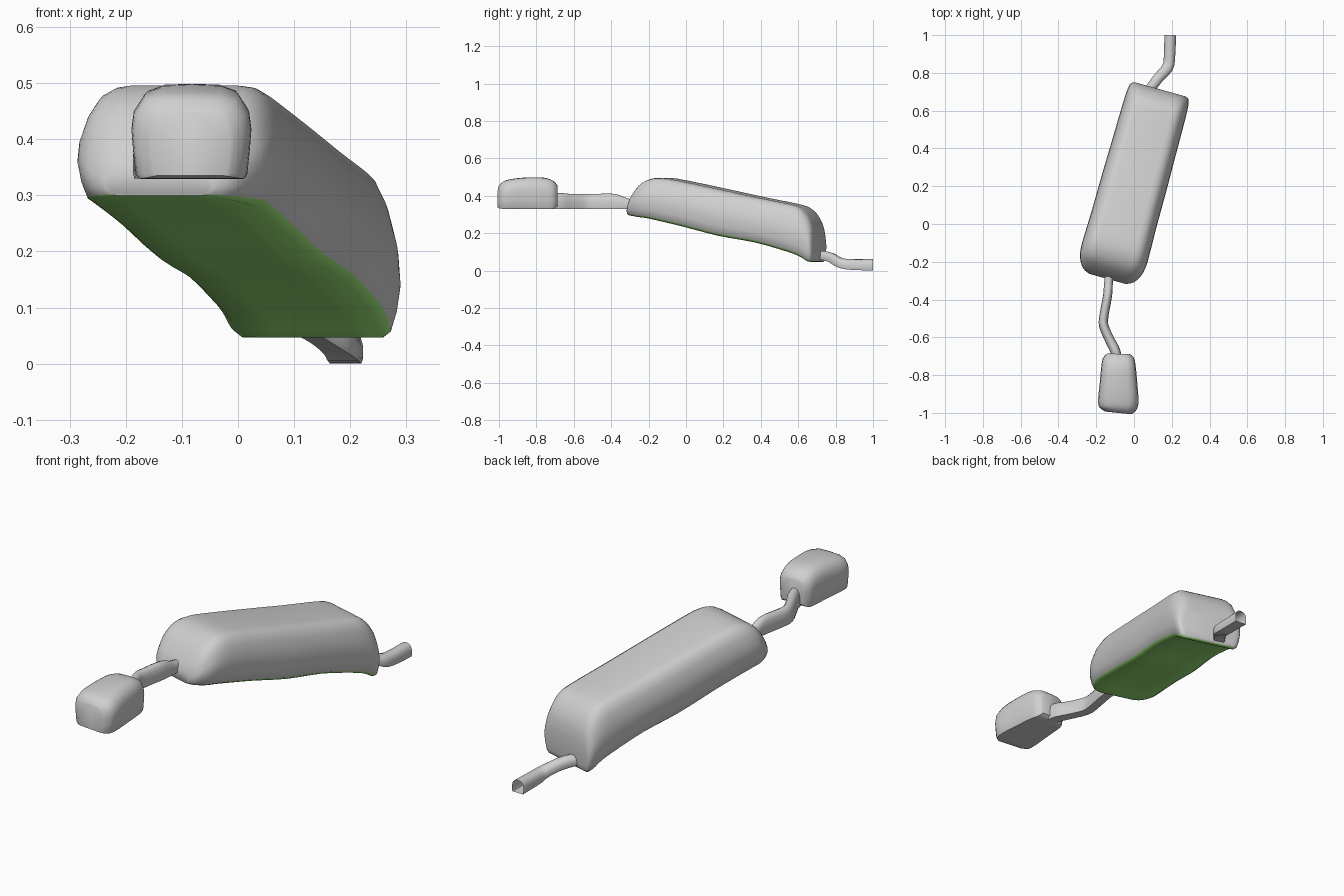
import bpy, bmesh, math
from mathutils import Vector

if "Cube" in bpy.data.objects:
    bpy.data.objects.remove(bpy.data.objects["Cube"])


def material(name, rgb):
    m = bpy.data.materials.new(name)
    m.diffuse_color = (*rgb, 1)
    m.use_nodes = True
    m.node_tree.nodes["Principled BSDF"].inputs["Base Color"].default_value = m.diffuse_color
    return m


GREY = material("light grey", (0.63, 0.63, 0.63))
GREEN = material("leaf green", (0.34, 0.80, 0.19))


def smooth_path(pts, n):
    """Catmull-Rom resampling of station tuples."""
    pts = [Vector(p) for p in pts]
    out = []
    for i in range(len(pts) - 1):
        p0, p1, p2 = pts[max(i - 1, 0)], pts[i], pts[i + 1]
        p3 = pts[min(i + 2, len(pts) - 1)]
        for k in range(n):
            t = k / n
            out.append(0.5 * (2 * p1 + (p2 - p0) * t + (2 * p0 - 5 * p1 + 4 * p2 - p3) * t * t
                              + (3 * p1 - p0 - 3 * p2 + p3) * t ** 3))
    return out + [pts[-1]]


def loft(name, stations, half, n=3, cap_start=True, cap_end=True, angle=40):
    """Stations are (x, y, half width, z bottom, z top); half is the right half section."""
    section = half + [(-u, v) for u, v in reversed(half) if u > 0]
    st = smooth_path(stations, n)
    bm = bmesh.new()
    rings = []
    for i, p in enumerate(st):
        t = st[min(i + 1, len(st) - 1)] - st[max(i - 1, 0)]
        d = Vector((t[0], t[1])).normalized()
        rings.append([bm.verts.new((p[0] + d.y * u * p[2], p[1] - d.x * u * p[2],
                                    p[3] + (p[4] - p[3]) * v)) for u, v in section])
    m = len(section)
    for a, b in zip(rings, rings[1:]):
        for j in range(m):
            bm.faces.new((a[j], a[(j + 1) % m], b[(j + 1) % m], b[j]))
    if cap_start:
        bm.faces.new(rings[0])
    if cap_end:
        bm.faces.new(rings[-1])
    bmesh.ops.recalc_face_normals(bm, faces=bm.faces)
    me = bpy.data.meshes.new(name)
    bm.to_mesh(me)
    bm.free()
    ob = bpy.data.objects.new(name, me)
    bpy.context.collection.objects.link(ob)
    me.materials.append(GREY)
    bpy.ops.object.select_all(action='DESELECT')
    ob.select_set(True)
    bpy.context.view_layer.objects.active = ob
    bpy.ops.object.shade_smooth_by_angle(angle=math.radians(angle))
    return ob


# main body: long slanted rounded box, (s along axis, half width, z bottom, z top)
AXIS = Vector((0.268, 0.963))
body_stations = [
    (-.525, .10, .300, .345), (-.505, .14, .295, .39), (-.455, .170, .287, .455),
    (-.40, .18, .280, .487), (-.33, .18, .265, .495), (-.2, .177, .235, .473),
    (0, .176, .185, .432), (.2, .173, .15, .39), (.37, .171, .103, .357),
    (.44, .169, .078, .335), (.485, .165, .051, .29), (.508, .157, .049, .24),
    (.517, .14, .075, .19)]
body_section = [(0, 0), (.4, 0), (.80, 0), (.89, .05), (.96, .22), (1, .42), (.98, .6),
                (.90, .8), (.80, .93), (.68, .985), (.55, 1), (0, 1)]
body = loft("body", [(AXIS.x * s, .215 + AXIS.y * s, w, a, b) for s, w, a, b in body_stations],
            body_section)

# green underside
body.data.materials.append(GREEN)
for f in body.data.polygons:
    if f.normal.z < -0.55:
        f.material_index = 1

# connecting pipes with an arched section and flat base
pipe_section = [(0, 0), (.9, 0), (1, .15), (1, .5), (.85, .77), (.5, .94), (0, 1)]
loft("front_pipe", [
    (-.13, -.25, .022, .33, .375), (-.135, -.31, .023, .33, .385), (-.14, -.38, .024, .33, .41),
    (-.158, -.48, .024, .33, .41), (-.16, -.54, .025, .33, .41), (-.125, -.62, .026, .33, .41),
    (-.10, -.67, .027, .33, .415), (-.088, -.73, .027, .33, .415)], pipe_section, angle=60)
loft("tail_pipe", [
    (.07, .69, .026, .06, .105), (.10, .735, .027, .058, .105), (.135, .78, .028, .045, .095),
    (.175, .825, .03, .018, .07), (.187, .87, .03, .005, .062), (.192, 1.0, .031, 0, .062)],
    pipe_section, cap_end=False, angle=60)

# small front box
loft("front_box", [
    (-.083, -.687, .06, .345, .455), (-.083, -.71, .082, .33, .48), (-.082, -.76, .092, .33, .497),
    (-.082, -.85, .10, .33, .498), (-.083, -.93, .107, .33, .49), (-.083, -.975, .10, .33, .477),
    (-.085, -1.0, .07, .335, .45)],
    [(0, 0), (.88, 0), (.93, .05), (.97, .3), (1, .55), (.96, .75), (.78, .93), (.5, .99), (0, 1)])
